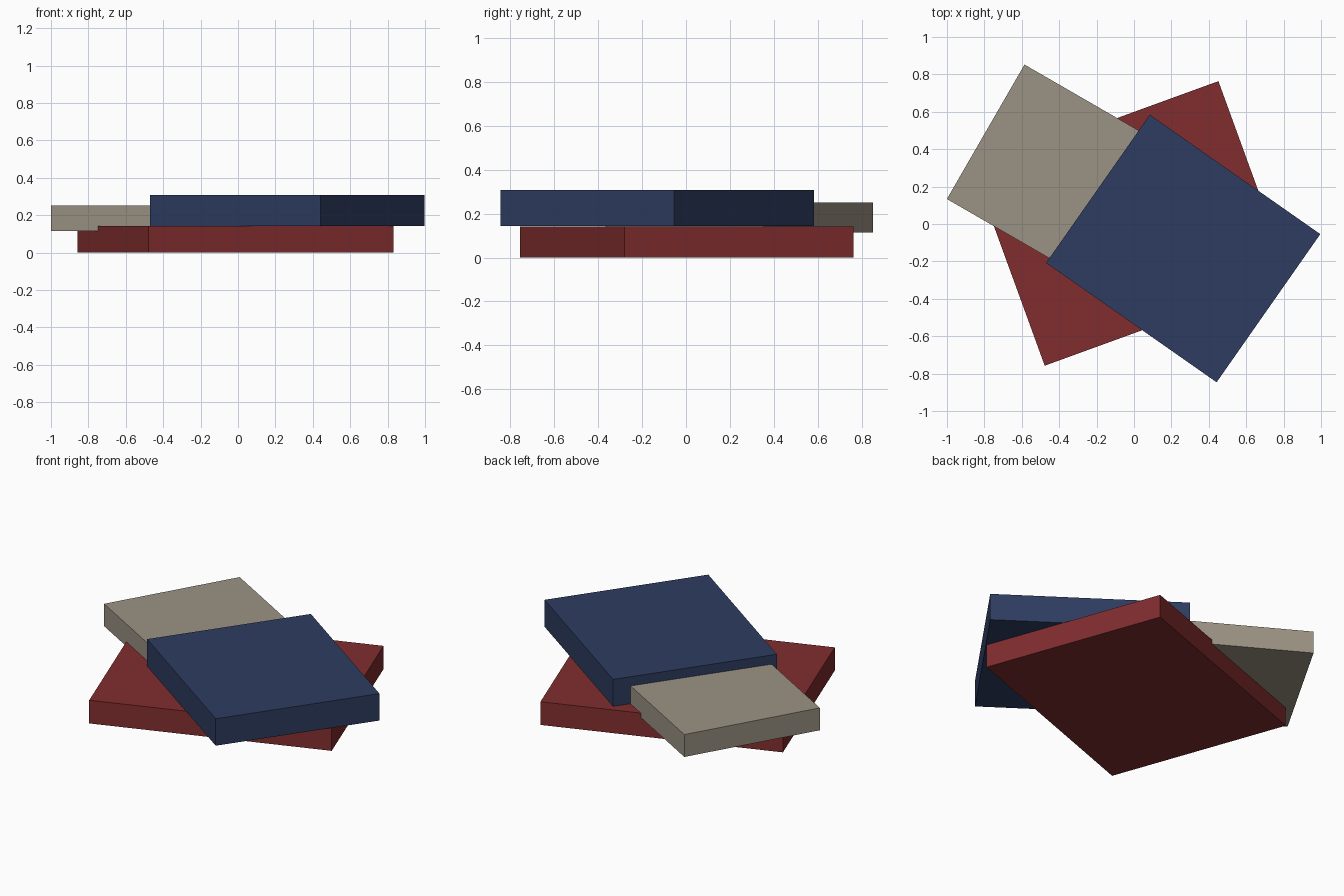
import bpy
from math import radians

cube = bpy.data.objects.get("Cube")
if cube:
    bpy.data.objects.remove(cube, do_unlink=True)


def make_material(name, rgb):
    mat = bpy.data.materials.new(name)
    mat.use_nodes = True
    mat.diffuse_color = (*rgb, 1)
    mat.node_tree.nodes["Principled BSDF"].inputs["Base Color"].default_value = (*rgb, 1)
    return mat


def slab(name, centre, size, bottom, top, turn, mat):
    """Flat box turned about z, with its scale applied."""
    bpy.ops.mesh.primitive_cube_add(size=1)
    obj = bpy.context.object
    obj.name = name
    for v in obj.data.vertices:
        v.co.x *= size[0]
        v.co.y *= size[1]
        v.co.z *= top - bottom
    obj.location = (*centre, (bottom + top) / 2)
    obj.rotation_euler.z = radians(turn)
    obj.data.materials.append(mat)
    return obj


red = make_material("dark red", (0.22, 0.026, 0.028))
beige = make_material("warm grey", (0.33, 0.29, 0.23))
blue = make_material("navy blue", (0.027, 0.046, 0.117))

# Bottom slab
slab("bottom_book", (-0.013, 0.003), (1.393, 1.112), 0, 0.142, 20, red)
# Middle slab, sunk a little into its neighbours
slab("middle_book", (-0.36, 0.243), (1.0, 0.83), 0.115, 0.252, -30, beige)
# Top slab
slab("top_book", (0.263, -0.131), (1.113, 0.967), 0.143, 0.308, -35, blue)
